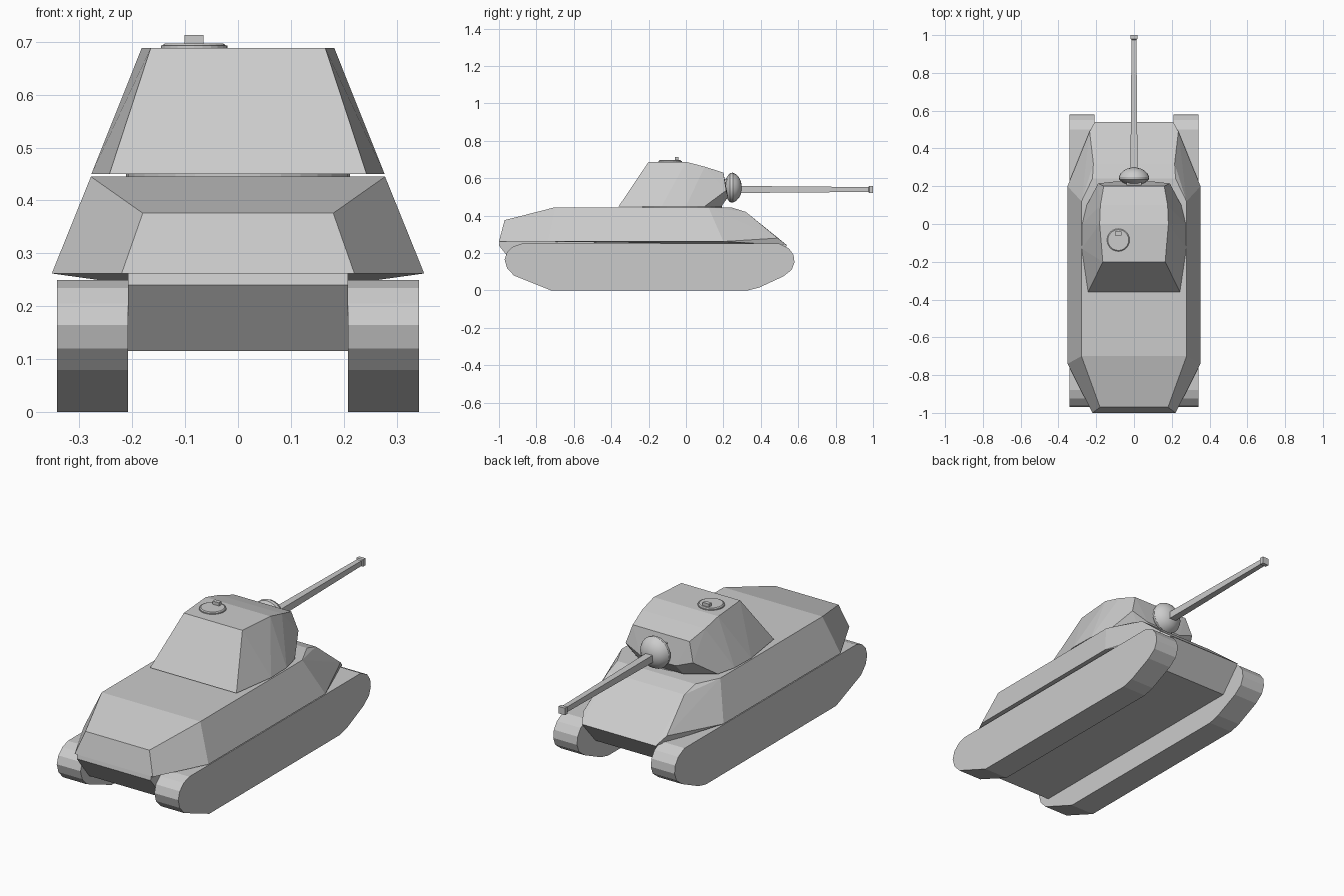
import bpy, bmesh, math
from mathutils import Matrix

if "Cube" in bpy.data.objects:
    bpy.data.objects.remove(bpy.data.objects["Cube"])


def finish(name, bm):
    bmesh.ops.recalc_face_normals(bm, faces=bm.faces)
    me = bpy.data.meshes.new(name)
    bm.to_mesh(me)
    bm.free()
    ob = bpy.data.objects.new(name, me)
    bpy.context.collection.objects.link(ob)
    return ob


def mirrored_hull(name, half):
    """Convex armour shell from the corner points of its +x half."""
    bm = bmesh.new()
    for x, y, z in half:
        bm.verts.new((x, y, z))
        bm.verts.new((-x, y, z))
    res = bmesh.ops.convex_hull(bm, input=bm.verts)
    loose = [v for v in bm.verts if not v.link_faces]
    bmesh.ops.delete(bm, geom=loose, context='VERTS')
    bmesh.ops.dissolve_limit(bm, angle_limit=math.radians(2),
                             verts=bm.verts, edges=bm.edges)
    return finish(name, bm)


def side_profile(name, pts, x0, x1):
    """Extrude a (y, z) outline from x0 to x1."""
    bm = bmesh.new()
    face = bm.faces.new([bm.verts.new((x0, y, z)) for y, z in pts])
    out = bmesh.ops.extrude_face_region(bm, geom=[face])
    for v in out['geom']:
        if isinstance(v, bmesh.types.BMVert):
            v.co.x = x1
    return finish(name, bm)


def revolve_y(name, pts, sides, centre, turn=0.0):
    """Rings of (y, radius) about an axis along y."""
    bm = bmesh.new()
    rings = []
    for y, r in pts:
        rings.append([bm.verts.new((centre[0] + r * math.cos(a), y, centre[1] + r * math.sin(a)))
                      for a in (turn + 2 * math.pi * i / sides for i in range(sides))])
    for a, b in zip(rings, rings[1:]):
        for i in range(sides):
            j = (i + 1) % sides
            bm.faces.new((a[i], a[j], b[j], b[i]))
    bm.faces.new(rings[0])
    bm.faces.new(rings[-1])
    return finish(name, bm)


def disc(name, r0, r1, z0, z1, x, y, sides=24):
    bm = bmesh.new()
    bmesh.ops.create_cone(bm, cap_ends=True, segments=sides, radius1=r0, radius2=r1, depth=z1 - z0,
                          matrix=Matrix.Translation((x, y, (z0 + z1) / 2)))
    return finish(name, bm)


def box(name, size, loc):
    bm = bmesh.new()
    bmesh.ops.create_cube(bm, size=1, matrix=Matrix.Translation(loc) @ Matrix.Diagonal((*size, 1)))
    return finish(name, bm)


# Tracks
track = [(-0.72, 0), (0.33, 0), (0.39, 0.015), (0.52, 0.075), (0.565, 0.11), (0.58, 0.15),
         (0.575, 0.19), (0.55, 0.225), (0.50, 0.25), (-0.88, 0.25), (-0.925, 0.235),
         (-0.957, 0.205), (-0.97, 0.165), (-0.957, 0.12), (-0.92, 0.08)]
for side, s in (("right", 1), ("left", -1)):
    side_profile("track_" + side, track, s * 0.208, s * 0.342)

# Lower hull between the tracks
side_profile("lower_hull", [(-0.995, 0.265), (-1, 0.24), (-0.90, 0.115), (0.43, 0.115),
                            (0.54, 0.24), (0.505, 0.265)], -0.208, 0.208)

# Sloped upper hull with pointed front cheeks
mirrored_hull("upper_hull", [
    (0.22, -1, 0.262), (0.352, -0.74, 0.262), (0.352, 0.2, 0.262), (0.235, 0.49, 0.28),
    (0.208, 0.54, 0.242), (0.18, -0.97, 0.376), (0.278, -0.70, 0.445),
    (0.278, 0.12, 0.445), (0.22, 0.24, 0.445), (0.215, 0.32, 0.42)])

# Turret ring and turret
disc("turret_ring", 0.212, 0.212, 0.44, 0.455, 0, -0.02, 32)
mirrored_hull("turret", [
    (0.243, -0.36, 0.45), (0.277, -0.13, 0.45), (0.274, 0.0, 0.45), (0.25, 0.10, 0.45),
    (0.12, 0.19, 0.45), (0.19, 0.215, 0.535), (0.10, 0.225, 0.50),
    (0.165, -0.2, 0.688), (0.182, 0.0, 0.688), (0.178, 0.1, 0.662), (0.16, 0.2, 0.63)])

# Gun mount, domed mantlet and square-section barrel
box("gun_mount", (0.08, 0.06, 0.09), (0, 0.21, 0.55))
mantlet = revolve_y("mantlet", [(0.215, 0.05), (0.225, 0.066), (0.235, 0.078), (0.25, 0.08),
                                (0.268, 0.071), (0.283, 0.055), (0.293, 0.036), (0.298, 0.015)],
                    24, (0, 0.55))
bpy.context.view_layer.objects.active = mantlet
mantlet.select_set(True)
bpy.ops.object.shade_smooth_by_angle()
q = math.sqrt(2)
revolve_y("gun_barrel", [(0.26, 0.019 * q), (0.975, 0.013 * q), (0.98, 0.018 * q), (1.0, 0.018 * q)],
          4, (0, 0.54), math.pi / 4)

# Roof hatch with periscope
disc("hatch_base", 0.063, 0.063, 0.683, 0.693, -0.083, -0.085)
disc("hatch_lid", 0.060, 0.055, 0.693, 0.697, -0.083, -0.085)
box("periscope", (0.036, 0.02, 0.023), (-0.083, -0.05, 0.7015))
